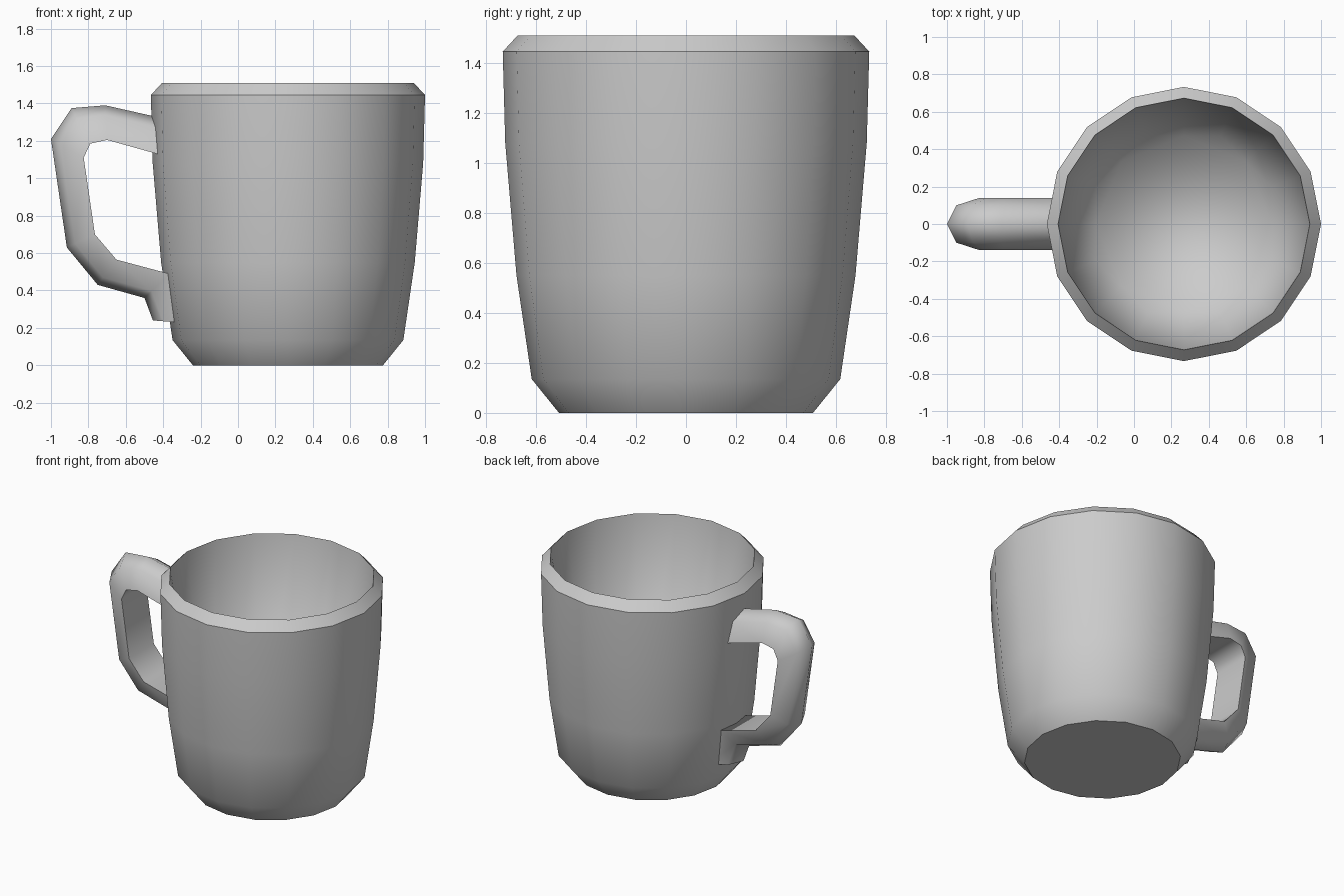
import bpy, bmesh, math

cube = bpy.data.objects.get("Cube")
if cube:
    bpy.data.objects.remove(cube, do_unlink=True)

GREY = (0.6, 0.6, 0.6, 1.0)
glaze = bpy.data.materials.new("grey_glaze")
glaze.use_nodes = True
glaze.diffuse_color = GREY
glaze.node_tree.nodes["Principled BSDF"].inputs["Base Color"].default_value = GREY


def loft(name, rings, smooth_angle):
    """Skin a list of closed rings, capping both ends."""
    bm = bmesh.new()
    loops = [[bm.verts.new(p) for p in ring] for ring in rings]
    n = len(loops[0])
    for a, b in zip(loops, loops[1:]):
        for i in range(n):
            j = (i + 1) % n
            bm.faces.new((a[i], a[j], b[j], b[i]))
    bm.faces.new(loops[0])
    bm.faces.new(loops[-1])
    bmesh.ops.recalc_face_normals(bm, faces=bm.faces)
    mesh = bpy.data.meshes.new(name)
    bm.to_mesh(mesh)
    bm.free()
    mesh.materials.append(glaze)
    obj = bpy.data.objects.new(name, mesh)
    bpy.context.collection.objects.link(obj)
    bpy.ops.object.select_all(action="DESELECT")
    obj.select_set(True)
    bpy.context.view_layer.objects.active = obj
    bpy.ops.object.shade_smooth_by_angle(angle=math.radians(smooth_angle))
    return obj


# Cup: outer wall up to the bevelled rim, then one long taper to the inner floor
SIDES = 16
CENTRE_X = 0.267
FLOOR_Z = 0.08
cup_profile = [(0.508, 0), (0.617, 0.135), (0.678, 0.55), (0.723, 1.08),
               (0.733, 1.445), (0.673, 1.51)]


def circle(radius, z, even_scale=1.0):
    """Ring of points; scaling the even ones can flatten it to an octagon."""
    ring = []
    for i in range(SIDES):
        a = math.tau * i / SIDES
        r = radius * (1.0 if i % 2 else even_scale)
        ring.append((CENTRE_X + r * math.cos(a), r * math.sin(a), z))
    return ring


octagon_floor = circle(0.51, FLOOR_Z, math.cos(math.tau / SIDES))
cup = loft("cup", [circle(r, z) for r, z in cup_profile] + [octagon_floor], 42)

# Blend the inner floor softly into the inner wall
verts = cup.data.vertices
for edge in cup.data.edges:
    if all(abs(verts[v].co.z - FLOOR_Z) < 0.001 for v in edge.vertices):
        edge.use_edge_sharp = False

# Handle: rounded outside, flat inside; each station is (outer x, z), (inner x, z)
stations = [((-0.43, 1.327), (-0.42, 1.127)),
            ((-0.71, 1.39), (-0.70, 1.205)),
            ((-0.89, 1.375), (-0.79, 1.185)),
            ((-1.0, 1.21), (-0.825, 1.11)),
            ((-0.915, 0.63), (-0.765, 0.70)),
            ((-0.75, 0.43), (-0.65, 0.565)),
            ((-0.50, 0.36), (-0.365, 0.489)),
            ((-0.455, 0.24), (-0.27, 0.225))]
section = [(0, 1), (0.1, 0.71), (0.14, 0), (-0.14, 0), (-0.1, 0.71)]


def handle_ring(outer, inner):
    return [(inner[0] + (outer[0] - inner[0]) * t, y,
             inner[1] + (outer[1] - inner[1]) * t) for y, t in section]


loft("handle", [handle_ring(o, i) for o, i in stations], 64)
